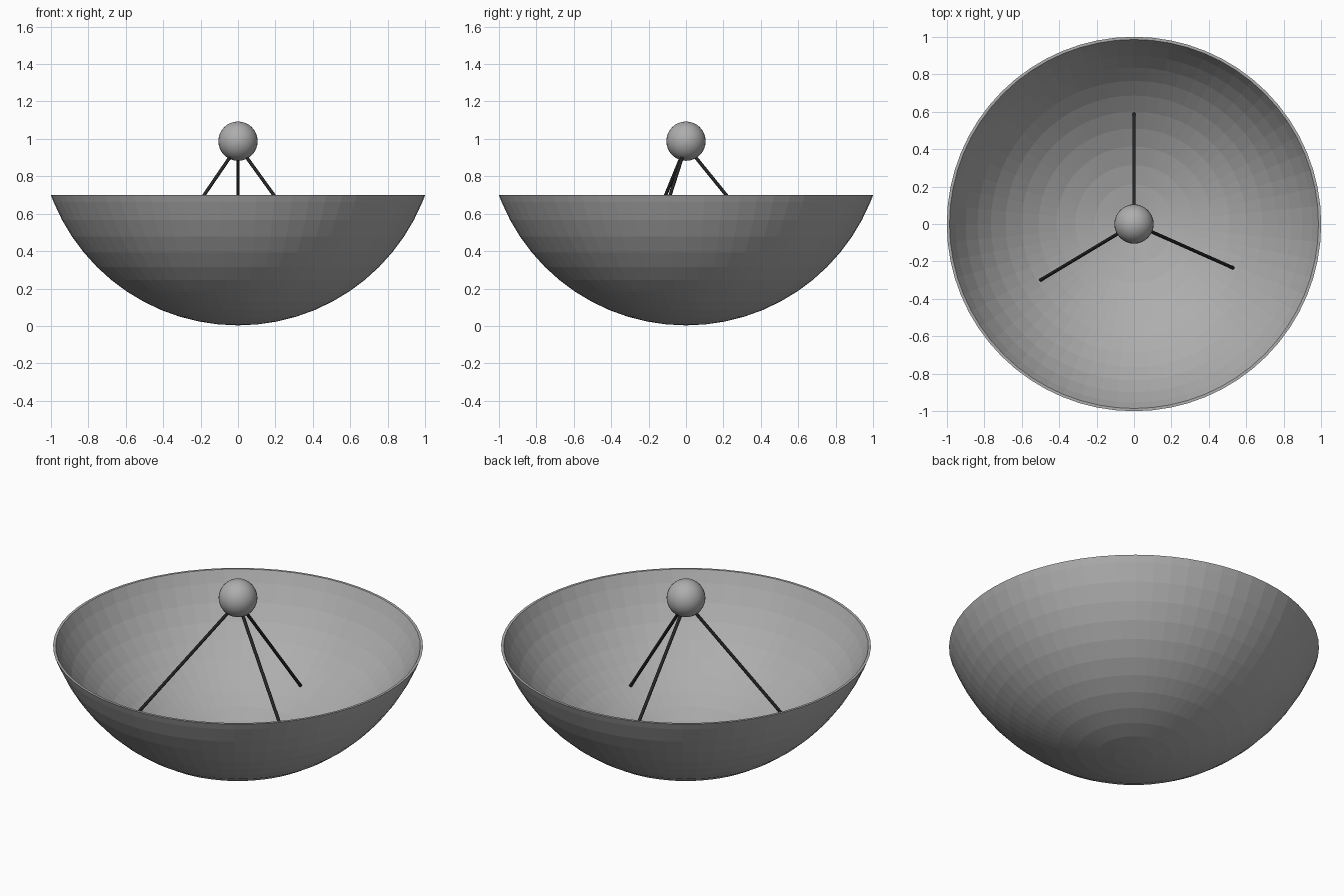
import bpy, bmesh, math
from mathutils import Vector

if "Cube" in bpy.data.objects:
    bpy.data.objects.remove(bpy.data.objects["Cube"])

RIM_Z = 0.70
OUT_R, OUT_CZ = 1.067, 1.070    # outer sphere radius and centre height
IN_R, IN_CZ = 1.082, 1.145      # inner sphere: thin at the rim, thicker at the base


def material(name, value):
    mat = bpy.data.materials.new(name)
    mat.diffuse_color = (value, value, value, 1)
    mat.use_nodes = True
    mat.node_tree.nodes["Principled BSDF"].inputs["Base Color"].default_value = mat.diffuse_color
    return mat


GREY = material("mid_grey", 0.42)
DARK = material("dark_grey", 0.02)


def add_object(name, bm, mat):
    mesh = bpy.data.meshes.new(name)
    bm.to_mesh(mesh)
    bm.free()
    mesh.materials.append(mat)
    obj = bpy.data.objects.new(name, mesh)
    bpy.context.collection.objects.link(obj)
    return obj


def arc(radius, cz):
    # points from pole to the flat rim cut
    end = math.acos((cz - RIM_Z) / radius)
    step = math.pi / 32
    angles = [i * step for i in range(int(end / step) + 1)] + [end]
    return [Vector((radius * math.sin(a), 0, cz - radius * math.cos(a))) for a in angles]


def dish():
    bm = bmesh.new()
    profile = arc(OUT_R, OUT_CZ) + arc(IN_R, IN_CZ)[::-1]
    verts = [bm.verts.new(p) for p in profile]
    edges = [bm.edges.new(pair) for pair in zip(verts, verts[1:])]
    bmesh.ops.spin(bm, geom=verts + edges, cent=(0, 0, 0), axis=(0, 0, 1),
                   angle=2 * math.pi, steps=64, use_duplicate=False)
    bmesh.ops.remove_doubles(bm, verts=bm.verts, dist=0.0005)
    bmesh.ops.recalc_face_normals(bm, faces=bm.faces)
    return add_object("dish", bm, GREY)


def strut(name, start, end, radius):
    start, end = Vector(start), Vector(end)
    d = end - start
    bm = bmesh.new()
    bmesh.ops.create_cone(bm, cap_ends=True, segments=16, radius1=radius,
                          radius2=radius, depth=d.length)
    obj = add_object(name, bm, DARK)
    obj.location = (start + end) / 2
    obj.rotation_mode = 'QUATERNION'
    obj.rotation_quaternion = d.to_track_quat('Z', 'Y')
    return obj


# Hollow bowl reflector
dish()

# Receiver ball at the focus
bm = bmesh.new()
bmesh.ops.create_uvsphere(bm, u_segments=32, v_segments=16, radius=0.105)
for f in bm.faces:
    f.smooth = True
add_object("receiver_ball", bm, GREY).location = (0, 0, 0.988)

# Three support struts from the dish surface to the ball
feet = {"back_strut": (0, 0.59), "left_strut": (-0.50, -0.30), "right_strut": (0.53, -0.235)}
for name, (x, y) in feet.items():
    z = IN_CZ - math.sqrt(IN_R ** 2 - x * x - y * y)
    strut(name, (0, 0, 0.965), (x, y, z), 0.009)
